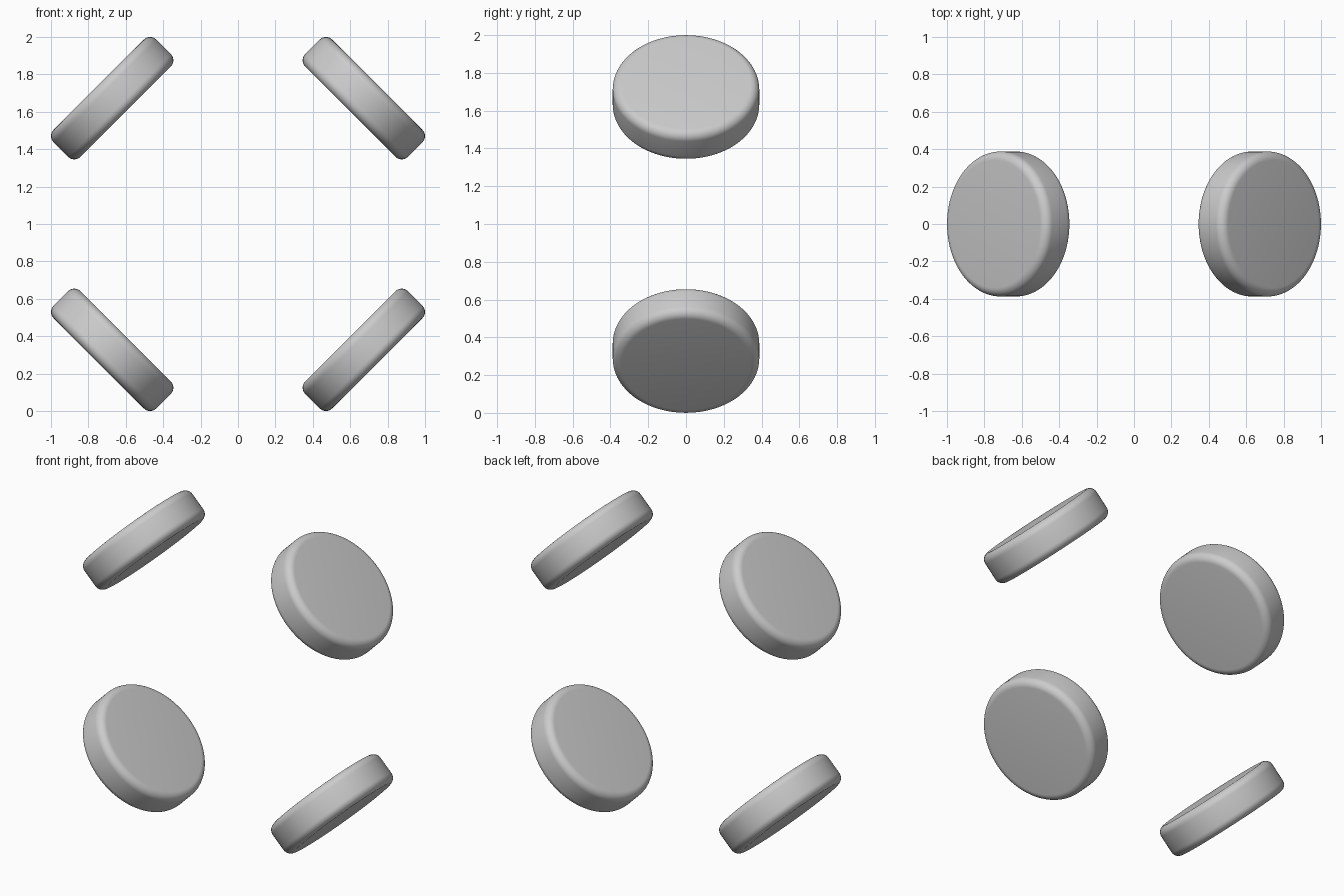
import bpy
from math import radians

if "Cube" in bpy.data.objects:
    bpy.data.objects.remove(bpy.data.objects["Cube"])

RADIUS, THICK, ROUND = 0.388, 0.204, 0.047
OFFSET, MID_Z = 0.6725, 1.0


def rounded_disc(name, sx, sz):
    """Pad with rounded rims, facing diagonally away from the centre."""
    bpy.ops.mesh.primitive_cylinder_add(
        vertices=96, radius=RADIUS, depth=THICK,
        location=(sx * OFFSET, 0, MID_Z + sz * OFFSET),
        rotation=(0, radians(45 * sx * sz), 0))
    disc = bpy.context.object
    disc.name = name
    bevel = disc.modifiers.new("rounded_rim", 'BEVEL')
    bevel.width = ROUND
    bevel.segments = 8
    bevel.limit_method = 'ANGLE'
    bevel.angle_limit = radians(40)
    bpy.ops.object.modifier_apply(modifier=bevel.name)
    bpy.ops.object.shade_smooth_by_angle(angle=radians(40))


# four discs, one on each diagonal
for side, sx in (("left", -1), ("right", 1)):
    for level, sz in (("lower", -1), ("upper", 1)):
        rounded_disc(f"{level}_{side}_disc", sx, sz)
